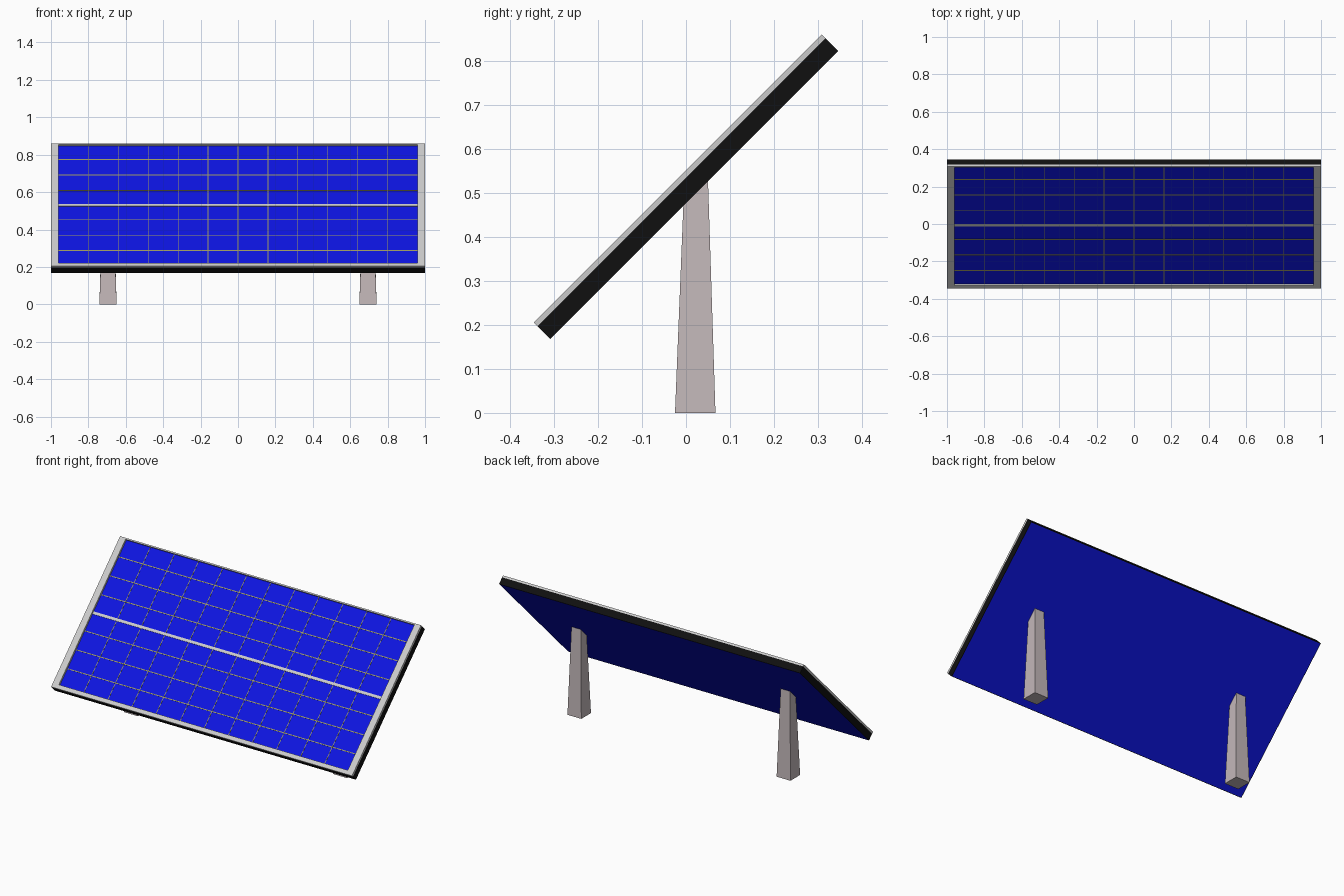
import bpy, bmesh
from math import radians
from mathutils import Matrix

if "Cube" in bpy.data.objects:
    bpy.data.objects.remove(bpy.data.objects["Cube"])

# Panel space: x across, y up the slope, z out of the glass
TILT = Matrix.Translation((0, 0, 0.514)) @ Matrix.Rotation(radians(45), 4, 'X')
HX, HY, HZ = 1.0, 0.463, 0.0265
GLASS = HZ - 0.012
MID = 0.008


def material(name, rgb):
    m = bpy.data.materials.new(name)
    m.diffuse_color = (*rgb, 1)
    m.use_nodes = True
    m.node_tree.nodes["Principled BSDF"].inputs["Base Color"].default_value = m.diffuse_color
    return m


def finish(name, bm, mat, matrix=None):
    bmesh.ops.recalc_face_normals(bm, faces=bm.faces)
    if matrix:
        bm.transform(matrix)
    me = bpy.data.meshes.new(name)
    bm.to_mesh(me)
    bm.free()
    ob = bpy.data.objects.new(name, me)
    bpy.context.collection.objects.link(ob)
    if mat:
        me.materials.append(mat)
    return ob


def add_box(bm, x0, x1, y0, y1, z0, z1):
    m = Matrix.Translation(((x0 + x1) / 2, (y0 + y1) / 2, (z0 + z1) / 2))
    bmesh.ops.create_cube(bm, size=1, matrix=m @ Matrix.Diagonal((x1 - x0, y1 - y0, z1 - z0, 1)))


def ring(name, inner, z0, z1, mat):
    """Rectangular frame around an opening (x0, x1, y0, y1)."""
    bm = bmesh.new()
    loops = []
    for (x0, x1, y0, y1), z in (((-HX, HX, -HY, HY), z0), ((-HX, HX, -HY, HY), z1),
                                (inner, z1), (inner, z0)):
        loops.append([bm.verts.new((x, y, z)) for x, y in ((x0, y0), (x1, y0), (x1, y1), (x0, y1))])
    for i in range(4):
        a, b = loops[i], loops[(i + 1) % 4]
        for j in range(4):
            k = (j + 1) % 4
            bm.faces.new((a[j], a[k], b[k], b[j]))
    finish(name, bm, mat, TILT)


blue = material("cell_blue", (0.004, 0.007, 0.75))
black = material("edge_black", (0.005, 0.005, 0.005))
olive = material("grid_olive", (0.35, 0.33, 0.12))
silver = material("frame_silver", (0.55, 0.55, 0.55))
stone = material("leg_grey", (0.55, 0.48, 0.49))

# Blue cell slab, visible on the front and the back
bm = bmesh.new()
add_box(bm, -HX + 0.003, HX - 0.003, -HY + 0.003, HY - 0.003, -HZ, GLASS)
finish("cell_slab", bm, blue, TILT)

# Black side rim and light front frame
ring("side_rim", (-HX + 0.003, HX - 0.003, -HY + 0.003, HY - 0.003), -HZ, GLASS, black)
ring("front_frame", (-0.96, 0.96, MID - 0.447, MID + 0.447), GLASS, HZ, silver)

# Thin lines between the cells
bm = bmesh.new()
for i in range(-5, 6):
    x = i * 0.16
    add_box(bm, x - 0.002, x + 0.002, MID - 0.447, MID + 0.447, GLASS - 0.001, GLASS + 0.001)
for d in (0.111, 0.2275, 0.344):
    for y in (MID - d, MID + d):
        add_box(bm, -0.96, 0.96, y - 0.0025, y + 0.0025, GLASS - 0.001, GLASS + 0.0012)
finish("cell_grid", bm, olive, TILT)

# Middle bar
bm = bmesh.new()
add_box(bm, -0.96, 0.96, MID - 0.008, MID + 0.008, GLASS - 0.001, GLASS + 0.003)
finish("middle_bar", bm, silver, TILT)

# Tapered legs, cut to the slope of the panel underside
for side, x in (("left", -0.695), ("right", 0.695)):
    bm = bmesh.new()
    add_box(bm, x - 0.046, x + 0.046, -0.025, 0.067, 0, 1)
    for v in bm.verts:
        if v.co.z > 0.5:
            v.co.x = x + (0.031 if v.co.x > x else -0.031)
            v.co.y = 0.05 if v.co.y > 0.02 else -0.006
            v.co.z = v.co.y + 0.479
    finish(side + "_leg", bm, stone)
